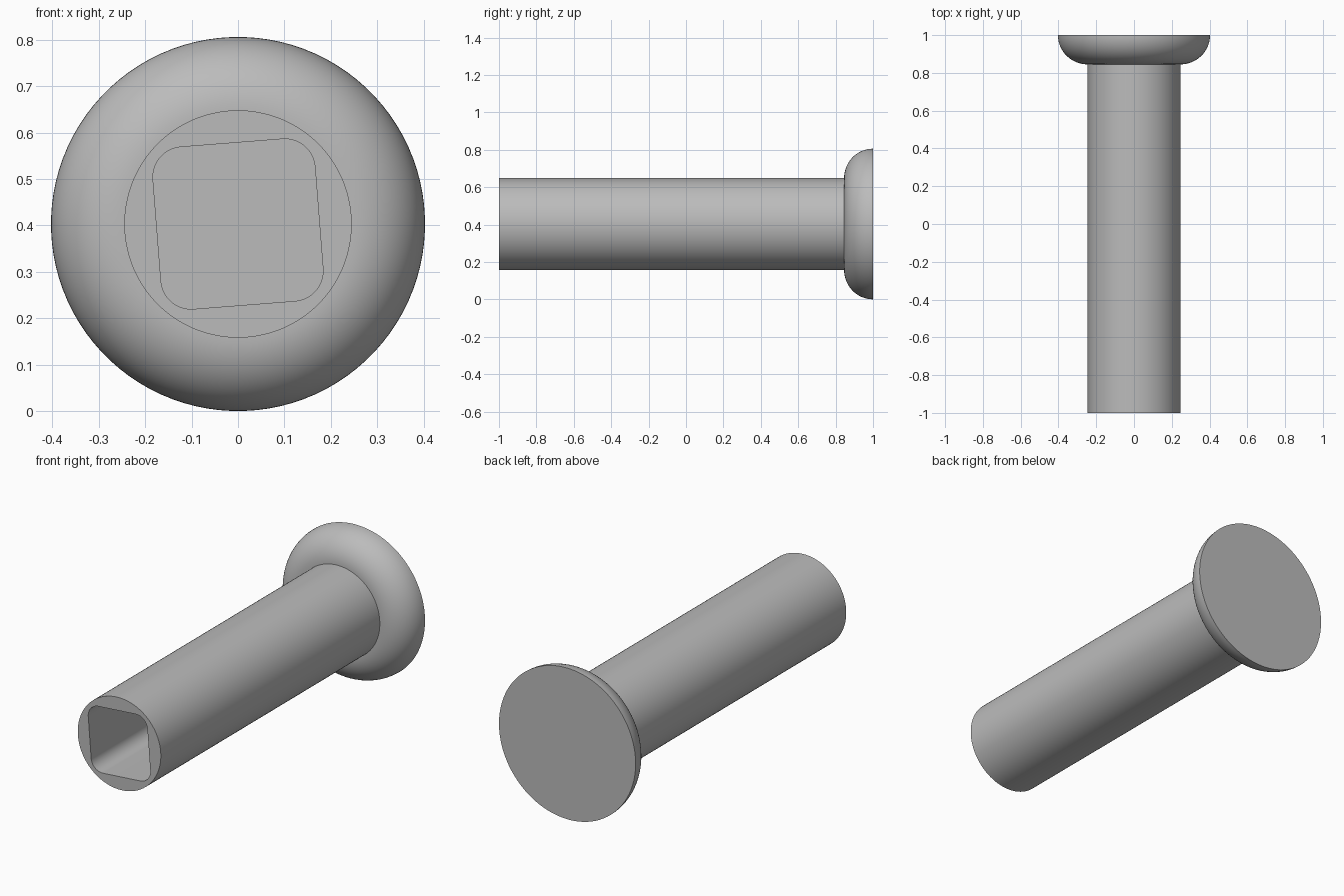
import bpy, bmesh, math

cube = bpy.data.objects.get("Cube")
if cube:
    bpy.data.objects.remove(cube, do_unlink=True)

CENTRE_Z = 0.403
SHAFT_R, HEAD_R = 0.245, 0.403
FRONT, SHOULDER, BACK = -1.0, 0.845, 1.0
QUARTER = 24  # points per quarter turn

grey = bpy.data.materials.new("plain_grey")
grey.use_nodes = True
colour = (0.5, 0.5, 0.5, 1)
grey.diffuse_color = colour
grey.node_tree.nodes["Principled BSDF"].inputs["Base Color"].default_value = colour


def circle(radius, y):
    step = math.pi / 2 / QUARTER
    return [(radius * math.cos((i + 0.5) * step), y,
             CENTRE_Z + radius * math.sin((i + 0.5) * step)) for i in range(4 * QUARTER)]


def rounded_square(half, corner, turn, y):
    points = []
    for q in range(4):
        for k in range(QUARTER):
            a = k / (QUARTER - 1) * math.pi / 2
            u = half - corner + corner * math.cos(a)
            v = half - corner + corner * math.sin(a)
            t = q * math.pi / 2 + turn
            points.append((u * math.cos(t) - v * math.sin(t), y,
                           CENTRE_Z + u * math.sin(t) + v * math.cos(t)))
    return points


def loft(name, rings):
    """Skin matching rings and close both ends."""
    bm = bmesh.new()
    loops = [[bm.verts.new(p) for p in ring] for ring in rings]
    for a, b in zip(loops, loops[1:]):
        for i in range(len(a)):
            j = (i + 1) % len(a)
            bm.faces.new((a[i], a[j], b[j], b[i]))
    bm.faces.new(loops[0])
    bm.faces.new(loops[-1])
    bmesh.ops.recalc_face_normals(bm, faces=bm.faces)
    mesh = bpy.data.meshes.new(name)
    bm.to_mesh(mesh)
    bm.free()
    mesh.materials.append(grey)
    obj = bpy.data.objects.new(name, mesh)
    bpy.context.collection.objects.link(obj)
    bpy.ops.object.select_all(action="DESELECT")
    obj.select_set(True)
    bpy.context.view_layer.objects.active = obj
    bpy.ops.object.shade_smooth_by_angle(angle=math.radians(30))
    return obj


# Shaft with a slightly turned, rounded square socket
socket = (0.175, 0.065, math.radians(4.5))
loft("shaft", [rounded_square(*socket, SHOULDER - 0.005),
               rounded_square(*socket, FRONT),
               circle(SHAFT_R, FRONT),
               circle(SHAFT_R, SHOULDER + 0.01)])

# Flat-backed head with a quarter-round edge
edge_r = HEAD_R - SHAFT_R
depth = BACK - SHOULDER
steps = 16
profile = []
for i in range(steps + 1):
    a = i / steps * math.pi / 2
    profile.append(circle(SHAFT_R + edge_r * math.sin(a), BACK - depth * math.cos(a)))
loft("head", profile)
